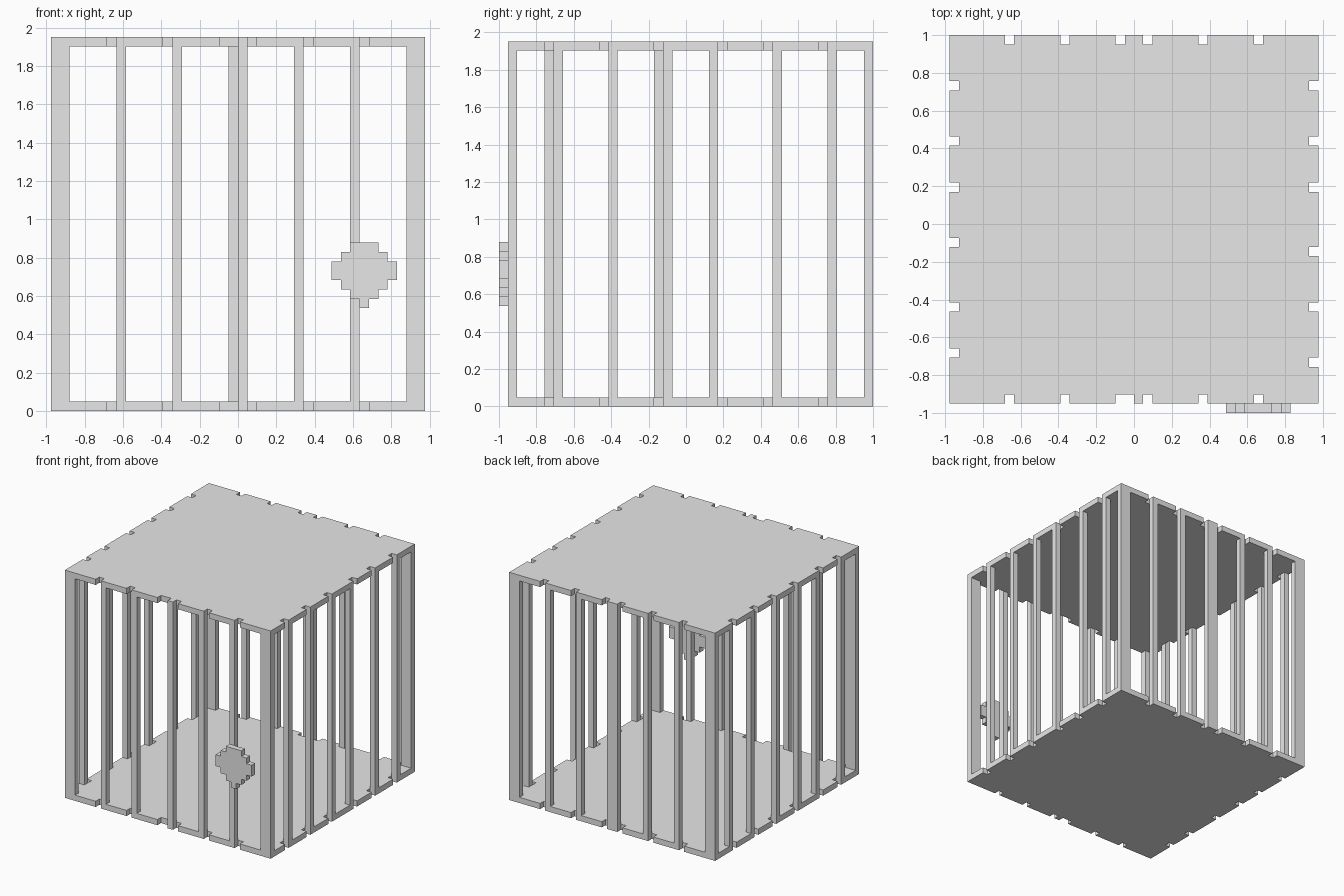
import bpy
import bmesh
from mathutils import Vector

if "Cube" in bpy.data.objects:
    bpy.data.objects.remove(bpy.data.objects["Cube"], do_unlink=True)

U = 2 / 41      # one block
N = 40          # blocks along each side of the cage

grey = bpy.data.materials.new("plain_grey")
grey.use_nodes = True
grey.diffuse_color = (0.8, 0.8, 0.8, 1)
grey.node_tree.nodes["Principled BSDF"].inputs["Base Color"].default_value = (0.8, 0.8, 0.8, 1)


def prism(name, points, push):
    """Extrude a flat outline, given in blocks from the front corner of the cage."""
    bm = bmesh.new()
    face = bm.faces.new([bm.verts.new(p) for p in points])
    made = bmesh.ops.extrude_face_region(bm, geom=[face])["geom"]
    bmesh.ops.translate(bm, vec=Vector(push),
                        verts=[g for g in made if isinstance(g, bmesh.types.BMVert)])
    for v in bm.verts:
        v.co = (v.co - Vector((N / 2, N / 2 - 0.5, 0))) * U
    bmesh.ops.recalc_face_normals(bm, faces=bm.faces)
    mesh = bpy.data.meshes.new(name)
    bm.to_mesh(mesh)
    bm.free()
    mesh.materials.append(grey)
    obj = bpy.data.objects.new(name, mesh)
    bpy.context.collection.objects.link(obj)
    return obj


def upright(name, x, y, width=1):
    """Vertical bar between the two plates."""
    prism(name, [(x, y, 1), (x + width, y, 1), (x + width, y + 1, 1), (x, y + 1, 1)],
          (0, 0, N - 2))


# Notches in the plate edges: start block -> width
front = {6: 1, 12: 1, 18: 2, 21: 1, 27: 1, 33: 1}
back = {6: 1, 12: 1, 18: 1, 21: 1, 27: 1, 33: 1}
left = {4: 1, 10: 1, 16: 1, 23: 1, 28: 1, 34: 1}
right = {5: 1, 10: 1, 17: 1, 23: 1, 28: 1, 34: 1}


def edge(notches, place, reverse=False):
    """Points along one plate edge; place maps (along, inward) to x, y."""
    pts = [(0, 0)]
    for s, w in notches.items():
        pts += [(s, 0), (s, 1), (s + w, 1), (s + w, 0)]
    pts.append((N, 0))
    pts = [place(a, d) for a, d in pts]
    return (pts[::-1] if reverse else pts)[:-1]


# Floor and roof plates
outline = (edge(front, lambda a, d: (a, d))
           + edge(left, lambda a, d: (N - d, a))
           + edge(back, lambda a, d: (a, N - d), True)
           + edge(right, lambda a, d: (d, a), True))
for name, z in (("floor_plate", 0), ("roof_plate", N - 1)):
    prism(name, [(x, y, z) for x, y in outline], (0, 0, 1))

# Corner posts
for side, y in (("front", 0), ("back", N - 1)):
    for hand, x in (("right", 0), ("left", N - 2)):
        upright(f"{side}_{hand}_post", x, y, 2)

# Bars of the four walls
for x in (7, 13, 20, 26, 32):
    upright("front_bar", x, 0)
for x, w in ((7, 1), (13, 1), (19, 2), (26, 1), (32, 1)):
    upright("back_bar", x, N - 1, w)
for y in (5, 11, 17, 22, 29, 35):
    upright("left_bar", N - 1, y)
for y in (4, 11, 16, 22, 29, 35):
    upright("right_bar", 0, y)

# Stepped lock plate on the front: bottom, top, half width of each row
rows = ((11, 12, 0.5), (12, 13, 1.5), (13, 14, 2.5), (14, 16, 3.5), (16, 17, 2.5), (17, 18, 1.5))
rim = [(h, z) for z0, z1, h in rows for z in (z0, z1)]
middle = 33.5
prism("lock", [(middle + h, 0, z) for h, z in rim]
      + [(middle - h, 0, z) for h, z in reversed(rim)], (0, -1, 0))
